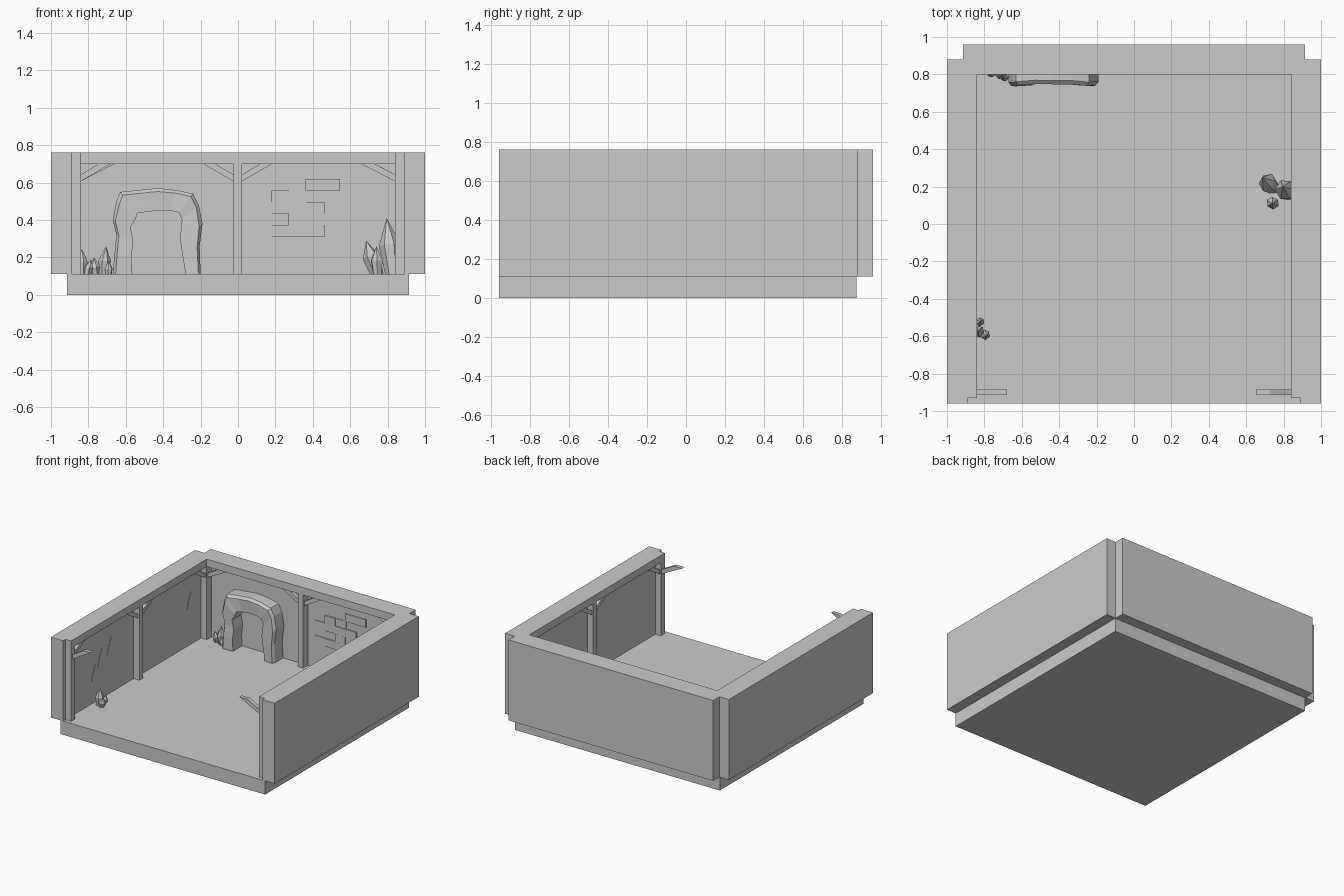
import bpy, bmesh, math, random
from mathutils import Vector

if "Cube" in bpy.data.objects:
    bpy.data.objects.remove(bpy.data.objects["Cube"])
random.seed(4)


def make(name, verts, faces):
    bm = bmesh.new()
    vs = [bm.verts.new(v) for v in verts]
    for f in faces:
        bm.faces.new([vs[i] for i in f])
    bmesh.ops.recalc_face_normals(bm, faces=bm.faces)
    me = bpy.data.meshes.new(name)
    bm.to_mesh(me)
    bm.free()
    ob = bpy.data.objects.new(name, me)
    bpy.context.collection.objects.link(ob)
    return ob


def prism(name, a, b):
    """Solid between two matching outlines."""
    n = len(a)
    faces = [list(range(n)), list(range(n, 2 * n))]
    faces += [[i, (i + 1) % n, n + (i + 1) % n, n + i] for i in range(n)]
    return make(name, a + b, faces)


def box(name, x0, x1, y0, y1, z0, z1):
    def ring(z):
        return [(x0, y0, z), (x1, y0, z), (x1, y1, z), (x0, y1, z)]
    return prism(name, ring(z0), ring(z1))


def brace(start, direction, across, length=0.165):
    """Diagonal strut from a post face up to the beam."""
    prof = [(0, 0.607), (0, 0.643), (length * 0.6, 0.702), (length, 0.702)]
    s, d, w = Vector(start), Vector(direction), Vector(across)
    a = [tuple(s + d * u + Vector((0, 0, z))) for u, z in prof]
    b = [tuple(Vector(p) + w) for p in a]
    prism("brace", a, b)


def crystal(base, tip, r, sides=6):
    b, t = Vector(base), Vector(tip)
    q = (t - b).to_track_quat('Z', 'Y')
    length = (t - b).length
    verts = []
    for h, k in ((0, 0.65), (0.55, 1.0)):
        for i in range(sides):
            ang = 2 * math.pi * i / sides + 0.3
            rr = r * k * random.uniform(0.85, 1.1)
            verts.append(b + q @ Vector((rr * math.cos(ang), rr * math.sin(ang), h * length)))
    verts.append(t)
    n = sides
    faces = [list(range(n))]
    for i in range(n):
        j = (i + 1) % n
        faces += [[i, j, n + j, n + i], [n + i, n + j, 2 * n]]
    make("crystal", verts, faces)


# floor slab and walls
box("floor", -0.915, 0.915, -0.96, 0.875, 0, 0.11)
box("back_wall", -0.915, 0.915, 0.86, 0.96, 0.11, 0.76)
for s in (-1, 1):
    box("side_wall", s * 0.89, s, -0.96, 0.88, 0.11, 0.76)

# top beams
box("back_beam", -0.9, 0.9, 0.80, 0.88, 0.70, 0.76)
for s in (-1, 1):
    box("side_beam", s * 0.84, s * 0.9, -0.93, 0.87, 0.70, 0.76)

# posts and braces, both side walls
for s in (-1, 1):
    for y0, y1 in ((-0.93, -0.88), (-0.06, -0.015), (0.80, 0.87)):
        box("side_post", s * 0.84, s * 0.9, y0, y1, 0.11, 0.71)
    for y, d in ((-0.88, 1), (-0.06, -1), (-0.015, 1), (0.80, -1)):
        brace((s * 0.85, y, 0), (0, d, 0), (s * 0.03, 0, 0))
    # broken cross braces at the open front
    brace((s * 0.84, -0.915, 0), (-s, 0, 0), (0, 0.03, 0), 0.175 + s * 0.013)
    brace((s * 0.84, 0.815, 0), (-s, 0, 0), (0, 0.03, 0), 0.185)

# back wall centre post and braces
box("centre_post", -0.025, 0.022, 0.80, 0.87, 0.11, 0.71)
brace((-0.025, 0.815, 0), (-1, 0, 0), (0, 0.03, 0))
brace((0.022, 0.815, 0), (1, 0, 0), (0, 0.03, 0))

# rough stone arch: outer and inner outline, front face jittered
outer = [(-.67, .11), (-.66, .22), (-.65, .32), (-.67, .40), (-.65, .50), (-.63, .55), (-.53, .56),
         (-.43, .57), (-.33, .56), (-.24, .54), (-.21, .48), (-.19, .38), (-.205, .26), (-.20, .11)]
inner = [(-.565, .11), (-.57, .20), (-.56, .29), (-.575, .36), (-.545, .41), (-.54, .435), (-.48, .445),
         (-.43, .45), (-.36, .45), (-.315, .44), (-.30, .40), (-.31, .30), (-.295, .20), (-.28, .11)]
verts, faces = [], []
for (ox, oz), (ix, iz) in zip(outer, inner):
    yf = random.uniform(0.735, 0.75)
    mx, mz = ox + (ix - ox) * 0.15, oz + (iz - oz) * 0.15
    verts += [(ox, 0.87, oz), (ox, yf + 0.02, oz), (mx, yf, mz), (ix, yf + 0.005, iz), (ix, 0.87, iz)]
n = len(outer)
for i in range(n - 1):
    for k in range(5):
        m = (k + 1) % 5
        faces.append([i * 5 + k, i * 5 + m, i * 5 + 5 + m, i * 5 + 5 + k])
faces += [list(range(5)), list(range(5 * n - 5, 5 * n))]
make("stone_arch", verts, faces)

# exposed brick patch on the back wall
for row, (start, count) in enumerate(((0.09, 4), (0.27, 2), (0.09, 4), (0.18, 2), (0.36, 2))):
    z = 0.31 + row * 0.062
    for i in range(count):
        x = start + i * 0.093
        d = random.uniform(0.003, 0.012)
        box("brick", x, x + 0.093, 0.86 - d, 0.87, z, z + 0.062)

# shallow cracks standing out on the left wall
for y, z in ((-0.52, 0.45), (-0.40, 0.50), (-0.60, 0.36), (0.62, 0.48)):
    tri = [(y, z - 0.07), (y + 0.02, z), (y + 0.05, z + 0.06)]
    prism("wall_crack", [(-0.895, a, b) for a, b in tri], [(-0.887, a, b) for a, b in tri])

# crystal clusters: right wall, left wall, beside the arch
for b, t, r in (
        ((0.83, 0.16, 0.09), (0.795, 0.20, 0.41), 0.055),
        ((0.75, 0.19, 0.09), (0.685, 0.25, 0.29), 0.05),
        ((0.745, 0.115, 0.09), (0.74, 0.11, 0.26), 0.035),
        ((-0.83, -0.58, 0.09), (-0.835, -0.57, 0.245), 0.035),
        ((-0.81, -0.59, 0.09), (-0.785, -0.595, 0.19), 0.026),
        ((-0.83, -0.53, 0.09), (-0.82, -0.52, 0.18), 0.024),
        ((-0.72, 0.81, 0.09), (-0.705, 0.795, 0.26), 0.033),
        ((-0.76, 0.82, 0.09), (-0.77, 0.80, 0.20), 0.028),
        ((-0.69, 0.785, 0.09), (-0.69, 0.78, 0.18), 0.022)):
    crystal(b, t, r)
